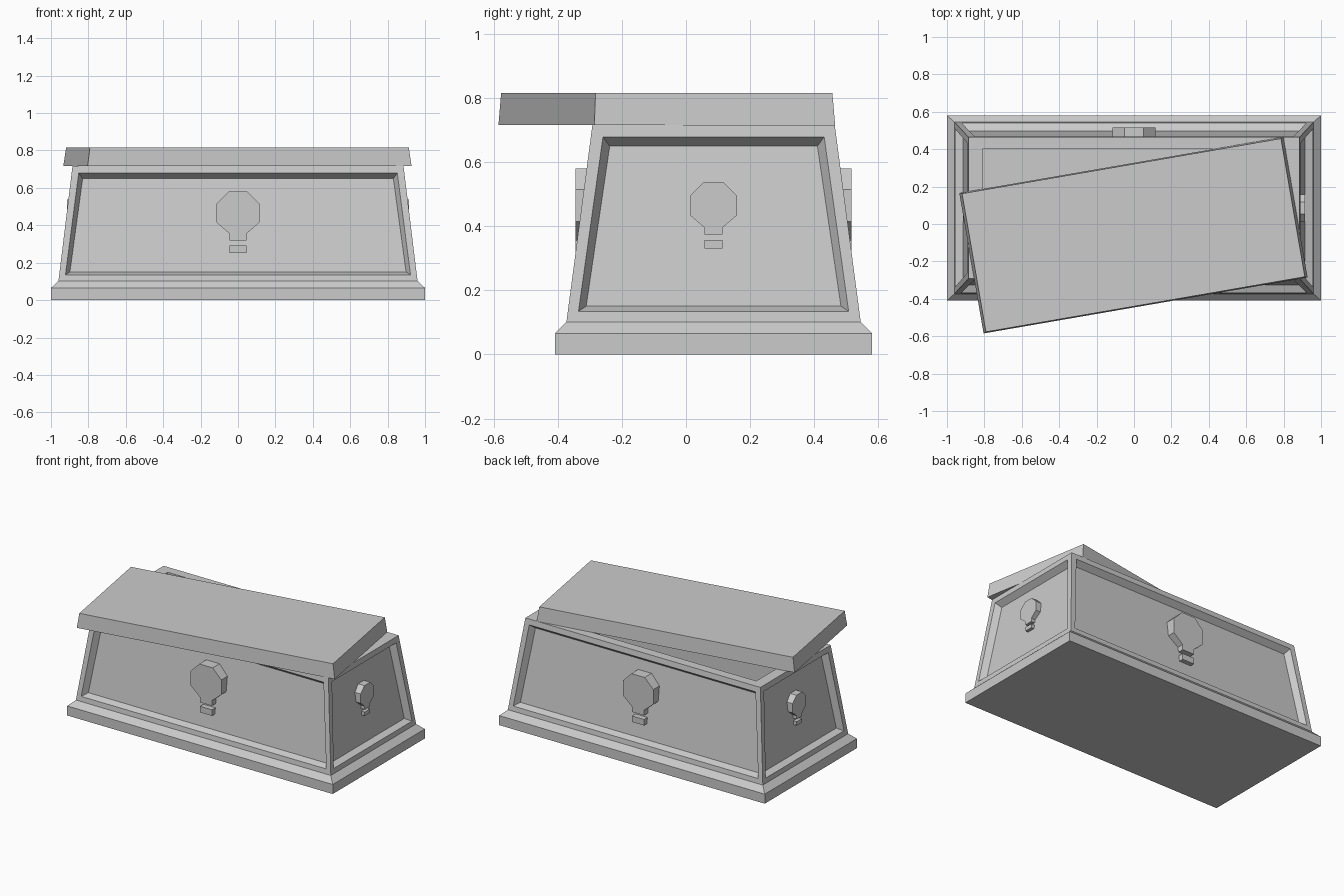
import bpy, bmesh, math
from mathutils import Matrix, Vector

cube = bpy.data.objects.get("Cube")
if cube:
    bpy.data.objects.remove(cube, do_unlink=True)

BODY_Y = 0.086

stone = bpy.data.materials.new("grey_stone")
stone.use_nodes = True
GREY = (0.6, 0.6, 0.6, 1)
stone.diffuse_color = GREY
stone.node_tree.nodes["Principled BSDF"].inputs["Base Color"].default_value = GREY


def finish(name, bm, matrix):
    bmesh.ops.recalc_face_normals(bm, faces=bm.faces[:])
    mesh = bpy.data.meshes.new(name)
    bm.to_mesh(mesh)
    bm.free()
    mesh.materials.append(stone)
    obj = bpy.data.objects.new(name, mesh)
    obj.matrix_world = matrix
    bpy.context.collection.objects.link(obj)
    return obj


def stack(rings):
    """Closed solid through rectangles given as half x, half y, z."""
    bm = bmesh.new()
    loops = [[bm.verts.new((sx * hx, sy * hy, z))
              for sx, sy in ((-1, -1), (1, -1), (1, 1), (-1, 1))]
             for hx, hy, z in rings]
    for a, b in zip(loops, loops[1:]):
        for i in range(4):
            j = (i + 1) % 4
            bm.faces.new((a[i], a[j], b[j], b[i]))
    bm.faces.new(loops[0][::-1])
    bm.faces.new(loops[-1])
    return bm


# Coffin body: plinth, chamfer, tapered walls, rim and hollow
body = stack([(1, 0.495, 0), (1, 0.495, 0.065), (0.96, 0.459, 0.102),
              (0.885, 0.378, 0.716), (0.81, 0.315, 0.716), (0.81, 0.315, 0.1)])
bmesh.ops.recalc_face_normals(body, faces=body.faces[:])

# Sunken panel with sloped border on each tapered wall
walls = [f for f in body.faces
         if 0.35 < f.calc_center_median().z < 0.45
         and f.normal.dot(f.calc_center_median() * Vector((1, 1, 0))) > 0]
bmesh.ops.inset_individual(body, faces=walls, thickness=0.05)
bmesh.ops.inset_individual(body, faces=walls, thickness=0.032, depth=-0.04)
finish("coffin_body", body, Matrix.Translation((0, BODY_Y, 0)))

# Lid, slid off and turned
lid = stack([(0.879, 0.381, 0.716), (0.865, 0.375, 0.815)])
finish("lid", lid, Matrix.Translation((-0.003, -0.06, 0)) @ Matrix.Rotation(math.radians(9.8), 4, "Z"))

# Balloon emblems: half outlines in x, z measured down from the top
BALLOON = [(0.05, 0), (0.115, -0.065), (0.115, -0.165), (0.045, -0.225), (0.045, -0.26)]
BASKET = [(0.045, -0.287), (0.045, -0.328)]


def emblem(name, outline, scale, reach, depth, top, turn):
    """Upright relief plate whose face stands at the given reach."""
    bm = bmesh.new()
    pts = outline + [(-x, z) for x, z in reversed(outline)]
    face = bm.faces.new([bm.verts.new((x * scale, -reach, z * scale + top)) for x, z in pts])
    out = bmesh.ops.extrude_face_region(bm, geom=[face], use_keep_orig=True)
    bmesh.ops.translate(bm, vec=(0, depth, 0),
                        verts=[v for v in out["geom"] if isinstance(v, bmesh.types.BMVert)])
    finish(name, bm, Matrix.Translation((0, BODY_Y, 0)) @ Matrix.Rotation(math.radians(turn), 4, "Z"))


for side, turn, scale, reach, depth, top in (
        ("front", 0, 1, 0.43, 0.09, 0.58), ("back", 180, 1, 0.43, 0.09, 0.58),
        ("left", 90, 0.63, 0.914, 0.07, 0.5375), ("right", -90, 0.63, 0.914, 0.07, 0.5375)):
    emblem(side + "_balloon", BALLOON, scale, reach, depth, top, turn)
    emblem(side + "_basket", BASKET, scale, reach, depth, top, turn)
